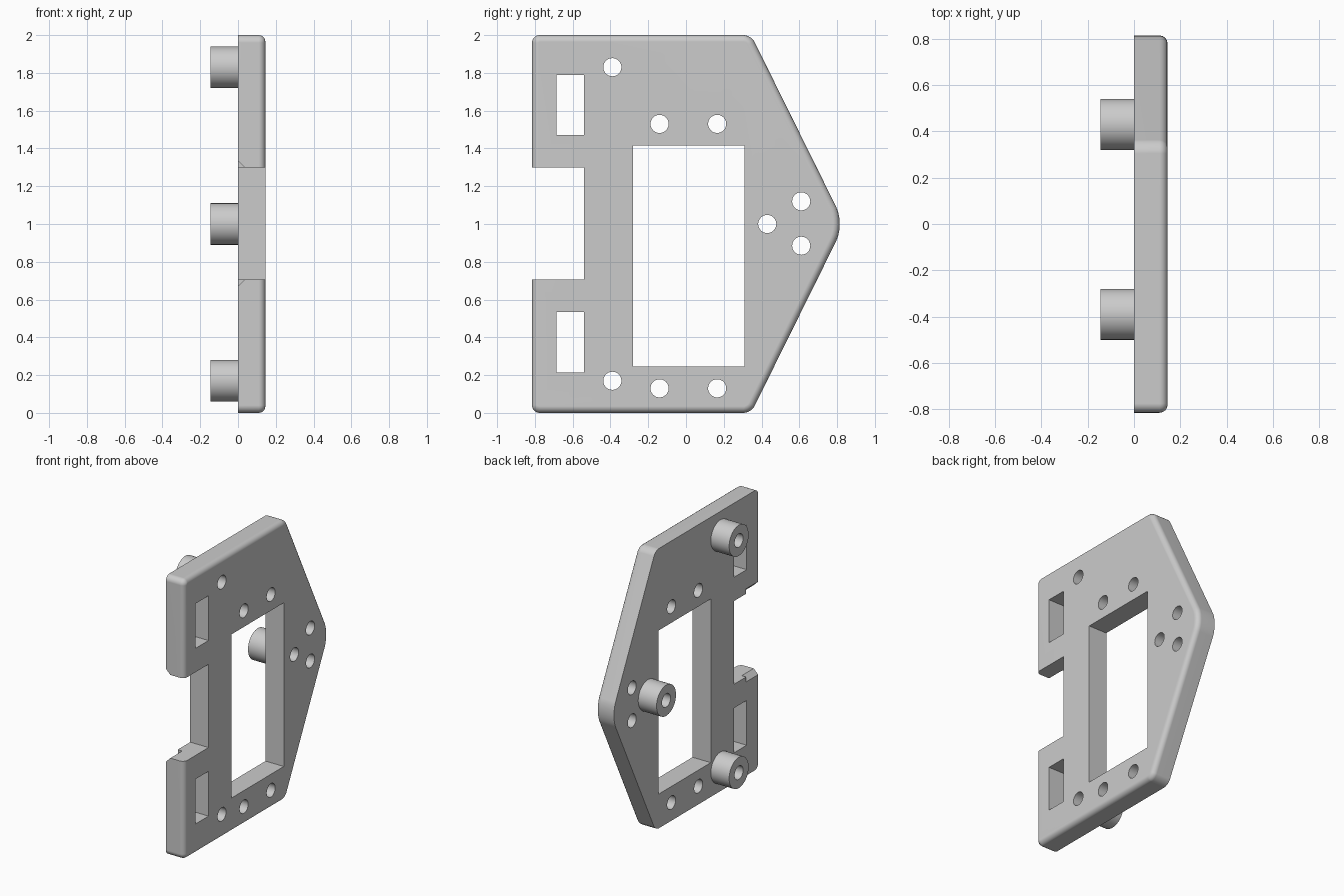
import bpy
import bmesh
from math import pi, radians

THICK = 0.145
HOLE_R = 0.048
STANDOFFS = [(-0.39, 1.83), (-0.39, 0.17), (0.43, 1.0)]
SCREWS = [(-0.14, 1.53), (0.165, 1.53), (-0.14, 0.13), (0.165, 0.13),
          (0.61, 1.12), (0.61, 0.885)]

old = bpy.data.objects.get("Cube")
if old:
    bpy.data.objects.remove(old, do_unlink=True)

grey = bpy.data.materials.new("plain_grey")
grey.use_nodes = True
colour = (0.6, 0.6, 0.6, 1)
grey.diffuse_color = colour
grey.node_tree.nodes["Principled BSDF"].inputs["Base Color"].default_value = colour


def cylinder(name, x0, x1, y, z, r, sides=48):
    """Cylinder lying along x."""
    bpy.ops.mesh.primitive_cylinder_add(
        vertices=sides, radius=r, depth=x1 - x0,
        location=((x0 + x1) / 2, y, z), rotation=(0, pi / 2, 0))
    bpy.context.object.name = name
    return bpy.context.object


def box(name, x, y, z, tilt=0):
    """Box from (low, high) ranges, optionally tilted about y."""
    bpy.ops.mesh.primitive_cube_add(
        size=1, location=[sum(r) / 2 for r in (x, y, z)], rotation=(0, tilt, 0))
    ob = bpy.context.object
    ob.name = name
    ob.scale = [r[1] - r[0] for r in (x, y, z)]
    return ob


def cut(target, cutter):
    """Subtract the cutter, bake the result and remove the cutter."""
    cutter.hide_render = True
    mod = target.modifiers.new("cut", 'BOOLEAN')
    mod.operation = 'DIFFERENCE'
    mod.solver = 'EXACT'
    mod.object = cutter
    deps = bpy.context.evaluated_depsgraph_get()
    baked = bpy.data.meshes.new_from_object(target.evaluated_get(deps))
    target.modifiers.clear()
    target.data = baked
    bpy.data.objects.remove(cutter, do_unlink=True)


def finish(ob):
    ob.data.materials.clear()
    ob.data.materials.append(grey)
    bpy.ops.object.select_all(action='DESELECT')
    ob.select_set(True)
    bpy.context.view_layer.objects.active = ob
    bpy.ops.object.shade_smooth_by_angle(angle=radians(30))
    mod = ob.modifiers.new("even_normals", 'WEIGHTED_NORMAL')
    mod.keep_sharp = True


# Plate blank: pointed outline with rounded corners and a rounded outer rim
outline = [(-0.815, 0), (0.345, 0), (0.84, 1), (0.345, 2), (-0.815, 2)]
bm = bmesh.new()
base = bm.faces.new([bm.verts.new((0, y, z)) for y, z in outline])
side = bmesh.ops.extrude_face_region(bm, geom=[base])["geom"]
for v in side:
    if isinstance(v, bmesh.types.BMVert):
        v.co.x = THICK
bmesh.ops.recalc_face_normals(bm, faces=bm.faces)


def round_corners(at_tip, offset, segments):
    edges = [e for e in bm.edges
             if abs(e.verts[0].co.x - e.verts[1].co.x) > 0.1
             and (e.verts[0].co.y > 0.8) == at_tip]
    bmesh.ops.bevel(bm, geom=edges, offset=offset, segments=segments,
                    profile=0.5, affect='EDGES')


round_corners(False, 0.04, 5)
round_corners(True, 0.1, 6)
rim = [e for e in bm.edges if all(v.co.x > THICK - 0.001 for v in e.verts)]
bmesh.ops.bevel(bm, geom=rim, offset=0.035, segments=4, profile=0.5,
                affect='EDGES')
mesh = bpy.data.meshes.new("mounting_plate")
bm.to_mesh(mesh)
bm.free()
plate = bpy.data.objects.new("mounting_plate", mesh)
bpy.context.collection.objects.link(plate)

# Window, edge notch and the two slots
through = (-0.1, 0.3)
cut(plate, box("window_cutter", through, (-0.28, 0.31), (0.245, 1.415)))
cut(plate, box("notch_cutter", through, (-1, -0.54), (0.705, 1.3)))
for z in [(0.215, 0.535), (1.47, 1.79)]:
    cut(plate, box("slot_cutter", through, (-0.685, -0.54), z))

# Small chamfers at the back of the notch
for z in (0.705, 1.3):
    cut(plate, box("chamfer_cutter", (-0.025, 0.025), (-0.9, -0.68),
                   (z - 0.025, z + 0.025), pi / 4))

# Screw holes through the plate
for y, z in SCREWS + STANDOFFS:
    cut(plate, cylinder("drill", -0.1, 0.3, y, z, HOLE_R, 32))
finish(plate)

# Hollow standoffs behind the plate
for name, (y, z) in zip(("upper", "lower", "tip"), STANDOFFS):
    post = cylinder(name + "_standoff", -0.145, 0, y, z, 0.11)
    cut(post, cylinder("drill", -0.3, 0.1, y, z, HOLE_R, 32))
    finish(post)
